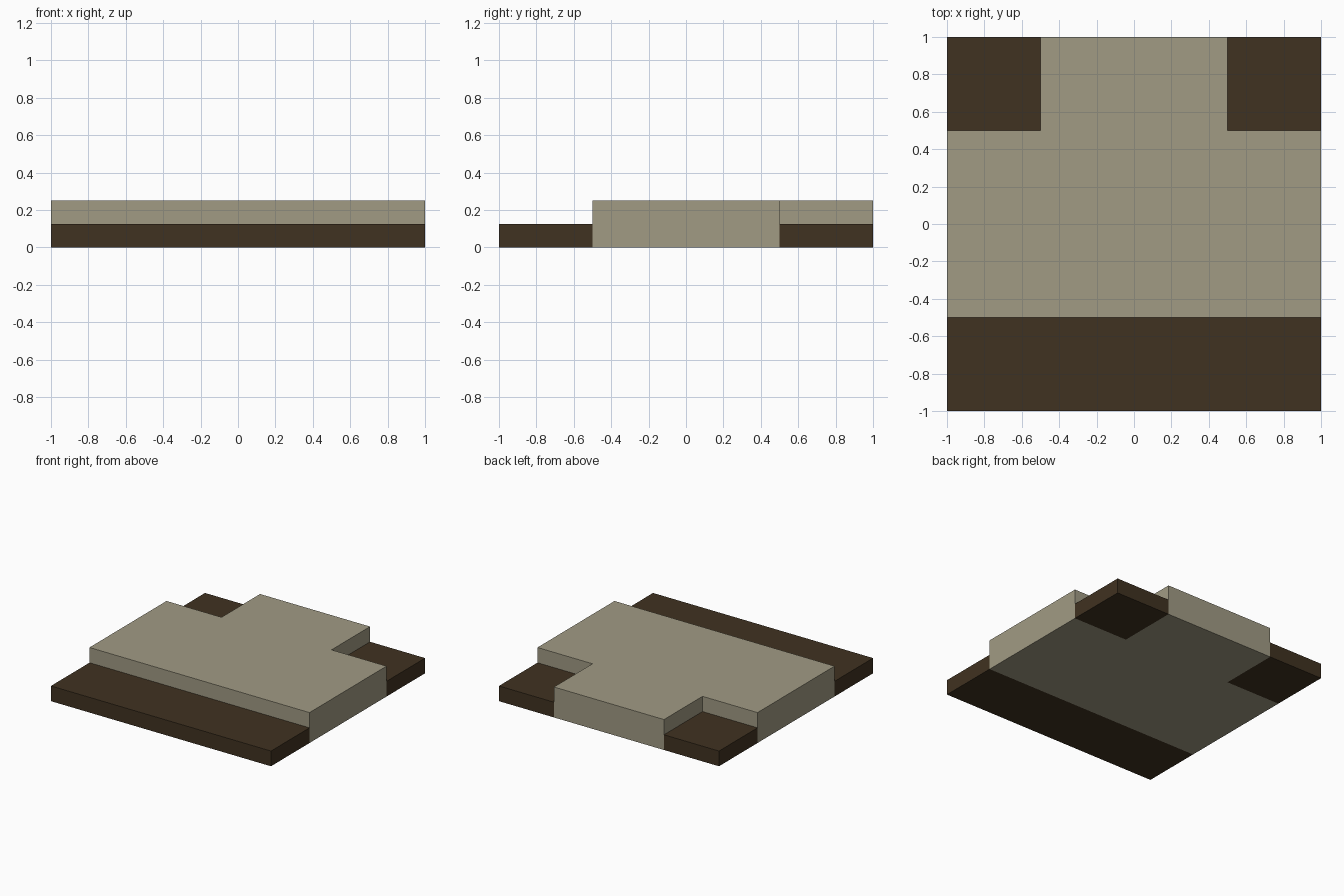
import bpy
import bmesh

cube = bpy.data.objects.get("Cube")
if cube:
    bpy.data.objects.remove(cube, do_unlink=True)


def make_material(name, color):
    mat = bpy.data.materials.new(name)
    mat.use_nodes = True
    mat.diffuse_color = color
    bsdf = next(n for n in mat.node_tree.nodes if n.type == 'BSDF_PRINCIPLED')
    bsdf.inputs["Base Color"].default_value = color
    return mat


def make_slab(name, outline, height, mat):
    """Extrude a counter-clockwise ground outline up to the given height."""
    bm = bmesh.new()
    base = bm.faces.new([bm.verts.new((x, y, 0)) for x, y in outline])
    top = bmesh.ops.extrude_face_region(bm, geom=[base], use_keep_orig=True)
    verts = [v for v in top["geom"] if isinstance(v, bmesh.types.BMVert)]
    bmesh.ops.translate(bm, verts=verts, vec=(0, 0, height))
    bmesh.ops.recalc_face_normals(bm, faces=bm.faces)
    mesh = bpy.data.meshes.new(name)
    bm.to_mesh(mesh)
    bm.free()
    mesh.materials.append(mat)
    obj = bpy.data.objects.new(name, mesh)
    bpy.context.collection.objects.link(obj)
    return obj


def rect(x0, x1, y0, y1):
    return [(x0, y0), (x1, y0), (x1, y1), (x0, y1)]


stone = make_material("pale stone", (0.356, 0.328, 0.231, 1))
earth = make_material("dark earth", (0.051, 0.032, 0.015, 1))

# Raised T-shaped paving: a bar across the middle with a stem to the back
make_slab("raised_path",
          [(-1, -0.5), (1, -0.5), (1, 0.5), (0.5, 0.5),
           (0.5, 1), (-0.5, 1), (-0.5, 0.5), (-1, 0.5)], 0.25, stone)

# Low ground: a strip along the front and two back corners
make_slab("front_ground", rect(-1, 1, -1, -0.5), 0.125, earth)
make_slab("back_left_ground", rect(0.5, 1, 0.5, 1), 0.125, earth)
make_slab("back_right_ground", rect(-1, -0.5, 0.5, 1), 0.125, earth)
